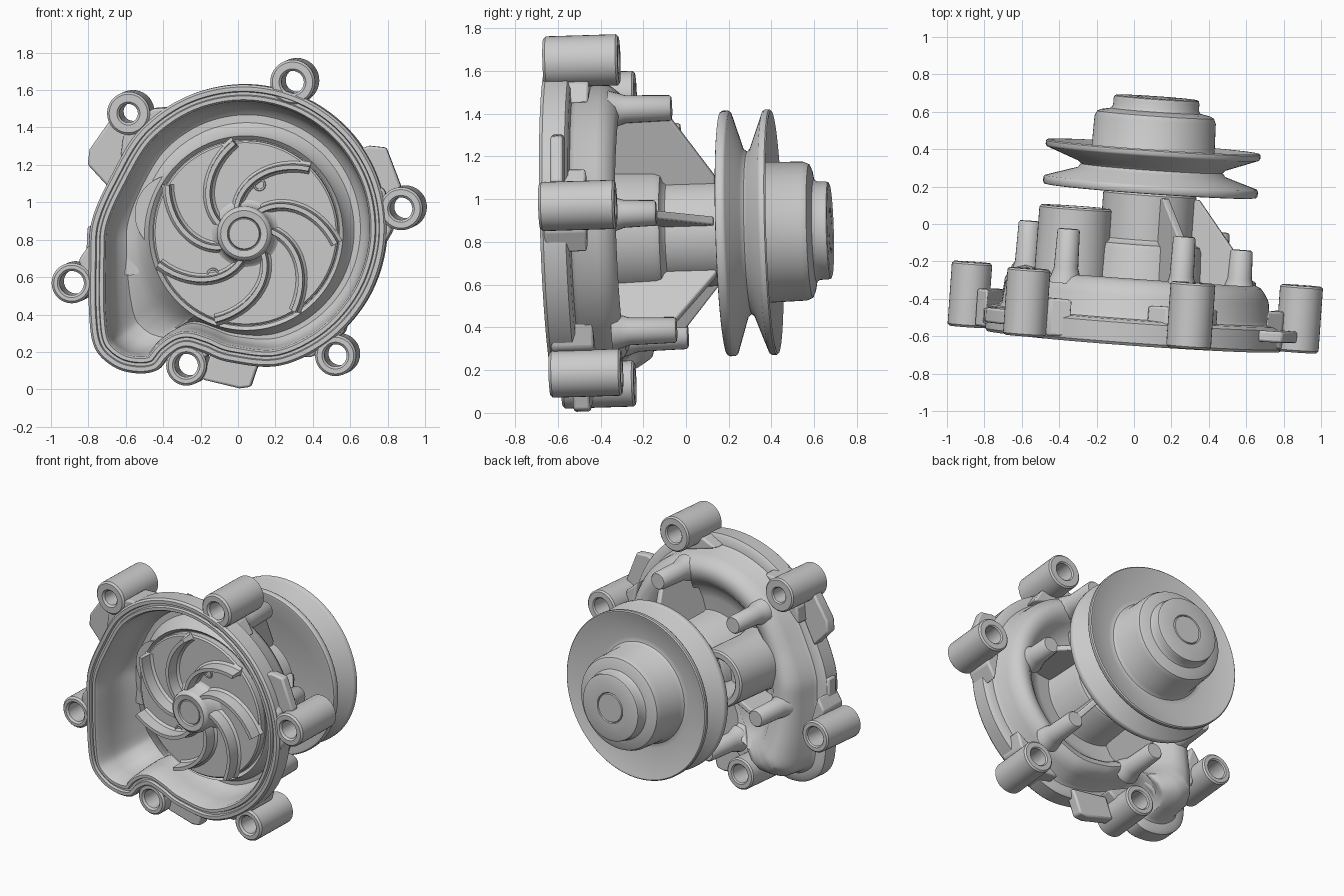
import bpy, bmesh
from math import sin, cos, pi, radians, atan2, hypot
from mathutils import Matrix, Vector

if "Cube" in bpy.data.objects:
    bpy.data.objects.remove(bpy.data.objects["Cube"])

CX, CZ = 0.03, 0.83          # pump axis in the flange plane
# Everything is authored square to the flange (y = depth behind it), then tilted
TILT = (Matrix.Translation((CX, -0.63, CZ)) @ Matrix.Rotation(-0.07, 4, 'Z')
        @ Matrix.Rotation(0.03, 4, 'X') @ Matrix.Translation((-CX, 0, -CZ)))


def finish(name, bm):
    bmesh.ops.remove_doubles(bm, verts=bm.verts, dist=1e-5)
    bmesh.ops.recalc_face_normals(bm, faces=bm.faces)
    me = bpy.data.meshes.new(name)
    bm.to_mesh(me)
    bm.free()
    me.transform(TILT)
    ob = bpy.data.objects.new(name, me)
    bpy.context.collection.objects.link(ob)
    return ob


def skin(name, rings, closed=False):
    """Bridge a stack of equal closed rings."""
    bm = bmesh.new()
    vs = [[bm.verts.new(p) for p in r] for r in rings]
    pairs = list(zip(vs, vs[1:])) + ([(vs[-1], vs[0])] if closed else [])
    for a, b in pairs:
        for i in range(len(a)):
            j = (i + 1) % len(a)
            bm.faces.new((a[i], a[j], b[j], b[i]))
    return finish(name, bm)


def lathe(name, prof, cx=CX, cz=CZ, seg=40, closed=False):
    """Revolve (radius, depth) points about a line parallel to the axis."""
    return skin(name, [[(cx + r * cos(2 * pi * i / seg), w, cz + r * sin(2 * pi * i / seg))
                        for i in range(seg)] for r, w in prof], closed)


def prism(name, pts, vec, bevel=0.012):
    bm = bmesh.new()
    a = [bm.verts.new(p) for p in pts]
    b = [bm.verts.new(Vector(p) + Vector(vec)) for p in pts]
    bm.faces.new(a)
    bm.faces.new(b[::-1])
    for i in range(len(a)):
        j = (i + 1) % len(a)
        bm.faces.new((a[i], a[j], b[j], b[i]))
    ob = finish(name, bm)
    m = ob.modifiers.new("round", 'BEVEL')
    m.width, m.segments = bevel, 2
    return ob


# Volute outline: a big arc, then the straight side, outlet corner and notch
ctrl = [(0.03 + 0.764 * cos(radians(a)), 0.865 + 0.764 * sin(radians(a)))
        for a in [-75 + 23.5 * k for k in range(11)]]
ctrl += [(-.785, .9), (-.8, .7), (-.8, .4), (-.77, .22), (-.67, .12), (-.55, .085),
         (-.44, .1), (-.37, .175), (-.29, .22), (-.2, .2), (-.05, .145)]
outline = []
for i in range(len(ctrl)):
    p0, p1, p2, p3 = [Vector(ctrl[(i + k) % len(ctrl)]) for k in (-1, 0, 1, 2)]
    for s in range(9):
        t = s / 9
        outline.append(0.5 * (2 * p1 + (p2 - p0) * t + (2 * p0 - 5 * p1 + 4 * p2 - p3) * t * t
                              + (3 * p1 - p0 - 3 * p2 + p3) * t ** 3))


def body_ring(d, t, R, w, deep=0):
    """Outline inset by d, blended by t to a circle R; deeper where the volute is wide."""
    out, n = [], len(outline)
    centre = Vector((CX, CZ))
    for i, p in enumerate(outline):
        tan = (outline[(i + 1) % n] - outline[i - 1]).normalized()
        q = p + Vector((-tan.y, tan.x)) * d
        a = atan2(p.y - CZ, p.x - CX)
        r = min(R, (q - centre).length - 0.005)
        q = q.lerp(centre + Vector((cos(a), sin(a))) * r, t)
        gap = max(0, (p - centre).length - 0.78)
        out.append((q.x, w + 0.4 * gap * deep, q.y))
    return out


# Pump body shell: back wall, flange edge, sealing lip with groove, cavity
skin("pump_body", [body_ring(*r) for r in [
    (0, 1, 0, .24), (0, 1, .40, .24), (.1, .8, .42, .26), (.1, .66, .42, .30), (.1, .5, .42, .335, .7),
    (.1, .3, .42, .345, 1), (.1, .15, .42, .33, 1), (.1, .05, .42, .30, .7), (.09, 0, .42, .26, .4),
    (.08, 0, .42, .16), (.065, 0, .42, .14), (.02, 0, .42, .135), (0, 0, .42, .12),
    (0, 0, .42, .015), (.012, 0, .42, 0), (.035, 0, .42, 0), (.04, 0, .42, .018),
    (.055, 0, .42, .018), (.06, 0, .42, 0), (.08, 0, .42, 0), (.09, 0, .42, .015),
    (.1, 0, .52, .14), (.105, .03, .52, .2, .4), (.11, .15, .52, .25, .8), (.11, .35, .52, .275, 1),
    (.11, .6, .52, .275, .7), (.11, .85, .52, .24, .2), (.11, 1, .52, .18), (.11, 1, .5, .2), (0, 1, 0, .2)]])

# Bolt bosses with through holes, and the flared webs joining them to the flange
bosses = [(-.587, 1.475, .115, .05, .37, .2), (.293, 1.642, .12, .06, .36, .2), (.873, .965, .115, .06, .365, .2),
          (.52, .18, .11, .06, .345, .2), (-.28, .127, .108, .062, .35, .11), (-.893, .567, .108, .065, .355, .17)]
for k, (x, z, r, h, w1, flare) in enumerate(bosses):
    lathe(f"bolt_boss_{k}", [(h, .02), (h + .012, .008), (r - .012, .008), (r, .02), (r, w1 - .01),
                             (r - .01, w1), (h + .008, w1), (h, w1 - .008)], x, z, 36, True)
    u = Vector((CX - x, 0, CZ - z)).normalized()
    v = Vector((-u.z, 0, u.x))
    o = Vector((x, .02, z))
    half = [(.07, .07), (.07, .108), (.1, .115 + (flare - .115) * .35), (.145, flare)]
    if flare < .12:
        half = [(.07, .07), (.145, flare)]
    prism(f"boss_web_{k}", [o + u * a + v * b for a, b in half]
          + [o + u * a - v * b for a, b in half[::-1]], (0, .2, 0), .012)

# Flat tabs on the flange edge
tabs = [([(-.81, 1.2), (-.8, 1.28), (-.68, 1.45), (-.52, 1.37), (-.61, 1.24), (-.70, 1.08)], .06, .08),
        ([(.6, 1.27), (.7, 1.3), (.79, 1.29), (.87, 1.08), (.78, .98), (.72, 1.05)], .06, .06),
        ([(-.2, .05), (0, .002), (.06, .01), (.09, .1), (.12, .17), (-.15, .2)], .08, .08),
        ([(-.82, .65), (-.78, .62), (-.76, .87), (-.81, .87)], .04, .08)]
for k, (pts, w, th) in enumerate(tabs):
    prism(f"flange_tab_{k}", [(x, w, z) for x, z in pts], (0, th, 0))

# Bearing housing and shaft
lathe("bearing_housing", [(0, .22), (.33, .22), (.315, .26), (.305, .5), (.295, .525), (.265, .535),
                          (.25, .55), (.25, .79), (.24, .8), (.1, .8), (.1, .9), (0, .9)], CX, CZ - .01, 64)

# Hose pipe beside the housing
lathe("hose_pipe", [(0, .24), (.21, .24), (.198, .32), (.195, .69), (.185, .70), (.15, .70),
                    (.14, .69), (.14, .45), (0, .45)], -.36, .93, 48)

# Rear studs; some carry a gusset sloping up to the given height on the housing
studs = [(-.60, .69, .60, .5), (-.39, 1.28, .59, 0), (.23, 1.41, .595, .78),
         (.54, .92, .53, .78), (.41, .37, .60, .78), (-.21, .34, .61, .78)]
for k, (x, z, w1, top) in enumerate(studs):
    lathe(f"stud_{k}", [(0, .3), (.09, .3), (.078, .34), (.065, .38), (.06, w1 - .01),
                        (.052, w1), (0, w1)], x, z, 24)
    if top:
        u = Vector((x - CX, 0, z - CZ))
        R = u.length
        u.normalize()
        v = Vector((-u.z, 0, u.x)) * .04
        c = Vector((CX, 0, CZ)) - v / 2
        prism(f"gusset_{k}", [c + u * r + Vector((0, w, 0)) for r, w in
                              [(.2, .22), (.2, top), (.27, top), (R - .03, w1 - .02), (R, w1 - .04),
                               (R, .31), (.48, .3), (.45, .22)]], v, .008)

# Impeller: back plate, hub, curved blades, balance holes
lathe("impeller_plate", [(0, .15), (.485, .15), (.495, .16), (.495, .21), (0, .21)], seg=72)
lathe("impeller_hub", [(0, .04), (.08, .04), (.085, .05), (.09, .035), (.125, .03), (.14, .04),
                       (.147, .06), (.15, .12), (.17, .145), (.19, .155), (0, .16)], seg=48)
for k in range(7):
    tip = radians(45 + k * 360 / 7)
    rings = []
    for s in range(15):
        t = s / 14
        r, a = .12 + .37 * t, tip + radians(67) * (1 - t)
        p = Vector((CX + r * cos(a), 0, CZ + r * sin(a)))
        tan = Vector((.37 * cos(a) + r * 1.17 * sin(a), 0, .37 * sin(a) - r * 1.17 * cos(a))).normalized()
        nrm = Vector((-tan.z, 0, tan.x))
        rings.append([p + nrm * e + Vector((0, w, 0)) for e, w in
                      [(-.035, .155), (-.017, .135), (-.012, .06), (.012, .06), (.017, .135), (.035, .155)]])
    rings = [[sum(rings[0], Vector()) / 6] * 6] + rings + [[sum(rings[-1], Vector()) / 6] * 6]
    skin(f"impeller_blade_{k}", rings)
for k, (x, z) in enumerate([(.105, 1.09), (-.145, .61)]):
    lathe(f"balance_hole_{k}", [(.022, .155), (.024, .142), (.032, .142), (.036, .155)], x, z, 20, True)

# V-belt pulley with its stepped hub
lathe("pulley", [(0, 1.31), (.095, 1.31), (.1, 1.3), (.105, 1.31), (.215, 1.31), (.226, 1.305), (.23, 1.29),
                 (.23, 1.255), (.24, 1.238), (.29, 1.228), (.313, 1.218), (.325, 1.19), (.33, 1.0), (.345, .978),
                 (.375, .97), (.555, 1.045), (.568, 1.047), (.575, 1.04), (.575, 1.02), (.568, 1.01),
                 (.395, .945), (.38, .93), (.395, .91), (.568, .855), (.575, .845), (.575, .82), (.568, .81),
                 (.555, .808), (.38, .86), (0, .87)], CX, CZ - .015, 96)

bpy.ops.object.select_all(action='SELECT')
bpy.context.view_layer.objects.active = bpy.context.selected_objects[0]
bpy.ops.object.shade_smooth_by_angle(angle=radians(38))
